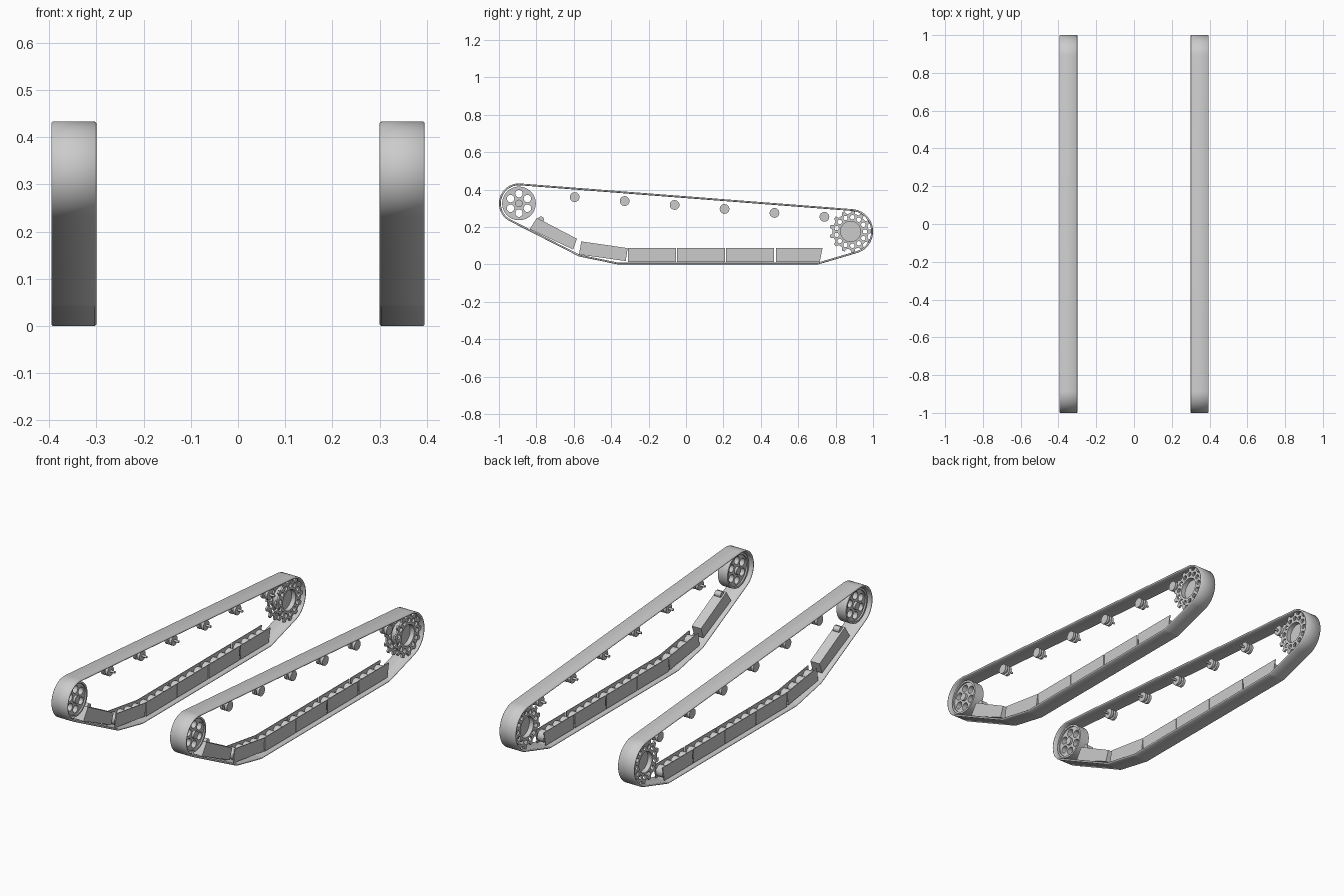
import bpy
import bmesh
import math
from mathutils import Matrix, Vector
from mathutils.geometry import convex_hull_2d

cube = bpy.data.objects.get("Cube")
if cube:
    bpy.data.objects.remove(cube, do_unlink=True)

steel = bpy.data.materials.new("light grey steel")
steel.use_nodes = True
steel.diffuse_color = (0.6, 0.6, 0.6, 1)
steel.node_tree.nodes["Principled BSDF"].inputs["Base Color"].default_value = (0.6, 0.6, 0.6, 1)

TRACK_X = 0.3475
BELT_HALF = 0.0475
SIDES = (("left", 1), ("right", -1))
# Profile x -> world y, profile y -> world z, extrusion -> world x
TO_SIDE = Matrix(((0, 0, 1, 0), (1, 0, 0, 0), (0, 1, 0, 0), (0, 0, 0, 1)))


def circle(y, z, r, n=32):
    return [(y + r * math.cos(2 * math.pi * i / n), z + r * math.sin(2 * math.pi * i / n))
            for i in range(n)]


def ring_of_holes(y, z, ring, r, count, n=16):
    return [circle(y + a, z + b, r, n) for a, b in circle(0, 0, ring, count)]


def finish(name, bm):
    mesh = bpy.data.meshes.new(name)
    bm.to_mesh(mesh)
    bm.free()
    mesh.materials.append(steel)
    obj = bpy.data.objects.new(name, mesh)
    bpy.context.collection.objects.link(obj)
    return obj


def smooth(obj, angle=35):
    bpy.ops.object.select_all(action="DESELECT")
    obj.select_set(True)
    bpy.context.view_layer.objects.active = obj
    bpy.ops.object.shade_smooth_by_angle(angle=math.radians(angle))


def add_slab(bm, loops, x0, x1):
    """Extrude an outline, with any inner loops as holes, from x0 to x1."""
    curve = bpy.data.curves.new("profile", "CURVE")
    curve.dimensions = "2D"
    curve.fill_mode = "BOTH"
    curve.extrude = abs(x1 - x0) / 2
    for loop in loops:
        spline = curve.splines.new("POLY")
        spline.points.add(len(loop) - 1)
        for point, (y, z) in zip(spline.points, loop):
            point.co = (y, z, 0, 1)
        spline.use_cyclic_u = True
    helper = bpy.data.objects.new("profile", curve)
    bpy.context.collection.objects.link(helper)
    bpy.context.view_layer.update()
    graph = bpy.context.evaluated_depsgraph_get()
    mesh = bpy.data.meshes.new_from_object(helper.evaluated_get(graph))
    mesh.transform(Matrix.Translation(((x0 + x1) / 2, 0, 0)) @ TO_SIDE)
    bm.from_mesh(mesh)
    bpy.data.meshes.remove(mesh)
    bpy.data.objects.remove(helper)
    bpy.data.curves.remove(curve)


def part(name, slabs):
    """Build a part on both tracks; slab offsets are measured outwards."""
    for side, s in SIDES:
        bm = bmesh.new()
        for loops, a, b in slabs:
            add_slab(bm, loops, s * (TRACK_X + a), s * (TRACK_X + b))
        bmesh.ops.remove_doubles(bm, verts=bm.verts, dist=0.00001)
        bmesh.ops.recalc_face_normals(bm, faces=bm.faces)
        smooth(finish(f"{side}_{name}", bm))


IDLER = (-0.893, 0.326)
SPROCKET = (0.88, 0.176)

# Track belts: a band pulled tight round the wheels and the lower run
pegs = [(*IDLER, 0.107), (*SPROCKET, 0.12),
        (-0.555, 0.09, 0.05), (-0.36, 0.05, 0.05), (0.7, 0.05, 0.05)]
cloud = [Vector(p) for y, z, r in pegs for p in circle(y, z, r, 64)]
hull = [cloud[i] for i in convex_hull_2d(cloud)]
for side, s in SIDES:
    bm = bmesh.new()
    rims = [[bm.verts.new((s * TRACK_X + dx, p.x, p.y)) for p in hull]
            for dx in (-BELT_HALF, BELT_HALF)]
    for i in range(len(hull)):
        j = (i + 1) % len(hull)
        bm.faces.new((rims[0][i], rims[0][j], rims[1][j], rims[1][i]))
    bmesh.ops.recalc_face_normals(bm, faces=bm.faces)
    # Point the normals outwards, so that the thickness grows inwards
    bm.faces.ensure_lookup_table()
    face = bm.faces[0]
    if face.normal.dot(face.calc_center_median() - Vector((s * TRACK_X, 0, 0.2))) < 0:
        bmesh.ops.reverse_faces(bm, faces=bm.faces)
    belt = finish(f"{side}_track_belt", bm)
    solid = belt.modifiers.new("thickness", "SOLIDIFY")
    solid.thickness = 0.01
    solid.offset = -1
    bevel = belt.modifiers.new("edge", "BEVEL")
    bevel.width = 0.003
    bevel.segments = 1
    bevel.angle_limit = math.radians(60)
    smooth(belt)

# Front idler wheels: rim, pierced web and hub
holes = [circle(IDLER[0] + 0.052 * math.sin(k * math.pi / 3),
                IDLER[1] + 0.052 * math.cos(k * math.pi / 3), 0.02, 20) for k in range(6)]
part("idler_wheel", [
    ([circle(*IDLER, 0.09, 48), circle(*IDLER, 0.08, 48)], -0.028, 0.028),
    ([circle(*IDLER, 0.082, 48)] + holes, -0.02, 0.02),
    ([circle(*IDLER, 0.02)], -0.032, 0.032)])

# Rear drive sprockets: two toothed plates on a recessed drum
TEETH = 13
outline = []
for k in range(TEETH):
    for frac, r in ((-0.28, 0.096), (-0.15, 0.112), (0.15, 0.112), (0.28, 0.096)):
        a = 2 * math.pi * (k + frac) / TEETH
        outline.append((SPROCKET[0] + r * math.cos(a), SPROCKET[1] + r * math.sin(a)))
bore = circle(*SPROCKET, 0.054, 40)
toothed = [outline, bore] + ring_of_holes(*SPROCKET, 0.077, 0.012, TEETH)
part("drive_sprocket", [
    (toothed, 0.022, 0.032),
    (toothed, -0.032, -0.022),
    ([circle(*SPROCKET, 0.06, 40), bore], -0.022, 0.022),
    ([circle(*SPROCKET, 0.056, 40)], -0.008, 0.008)])

# Return rollers under the upper run, with axles pointing inwards
for k in range(6):
    t = k / 5
    y, z = -0.595 + 1.335 * t, 0.36 - 0.106 * t
    disc = [circle(y, z, 0.026, 24)]
    part(f"return_roller_{k + 1}", [
        (disc, 0.008, 0.022), (disc, -0.018, -0.004),
        ([circle(y, z, 0.014, 16)], -0.018, 0.018),
        ([circle(y, z, 0.006, 12)], -0.044, 0)])


# Suspension units: side plates with four road wheels between them
def suspension(name, quad):
    slabs = [([quad], 0.023, 0.027), ([quad], -0.027, -0.023)]
    top_a, top_b, low_b, low_a = [Vector(p) for p in quad]
    for k in range(4):
        t = (k + 0.5) / 4
        mid = (top_a.lerp(top_b, t) + low_a.lerp(low_b, t)) / 2
        slabs.append(([circle(mid.x, mid.y - 0.002, 0.03, 24)], -0.019, 0.019))
        slabs.append(([circle(mid.x, mid.y - 0.002, 0.008, 12)], -0.025, 0.025))
    part(name, slabs)


for k, (a, b) in enumerate(((-0.31, -0.053), (-0.048, 0.208), (0.214, 0.47), (0.48, 0.73))):
    slant = 0.015 if k == 3 else 0
    suspension(f"suspension_unit_{k + 1}",
               [(a, 0.087), (b, 0.087), (b - slant, 0.014), (a, 0.014)])
suspension("sloped_suspension_unit",
           [(-0.56, 0.123), (-0.312, 0.087), (-0.322, 0.018), (-0.572, 0.053)])

# Closed tensioner boxes behind the idlers, each with a small roller
part("tensioner_box", [
    ([[(-0.797, 0.249), (-0.583, 0.137), (-0.604, 0.08), (-0.836, 0.189)]], -0.027, 0.027)])
part("tensioner_roller", [([circle(-0.775, 0.24, 0.016, 16)], -0.018, 0.018)])
